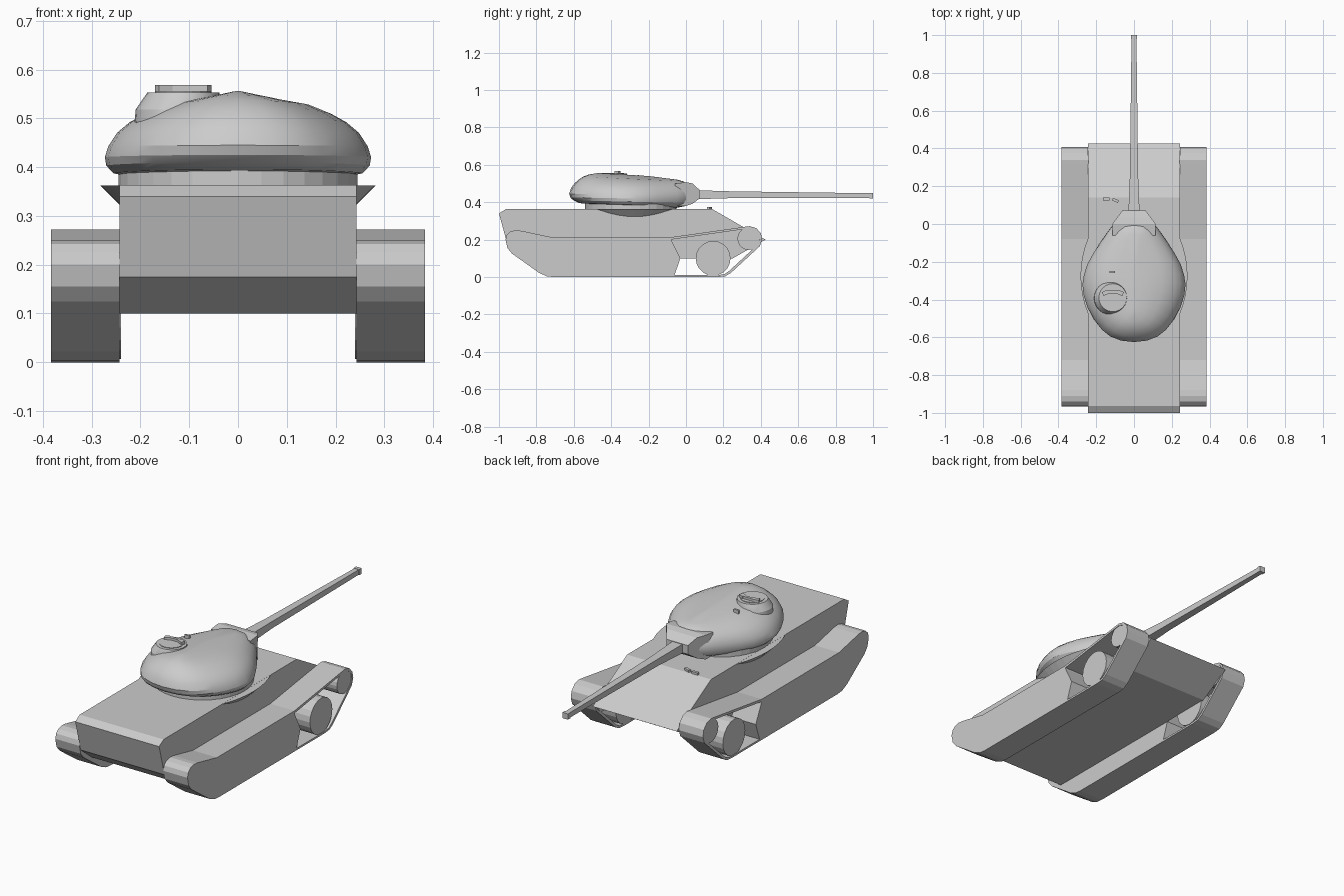
import bpy, bmesh, math
from mathutils import Matrix, Vector

if "Cube" in bpy.data.objects:
    bpy.data.objects.remove(bpy.data.objects["Cube"])


def finish(bm, name, smooth=None):
    bmesh.ops.recalc_face_normals(bm, faces=bm.faces)
    me = bpy.data.meshes.new(name)
    bm.to_mesh(me)
    bm.free()
    ob = bpy.data.objects.new(name, me)
    bpy.context.collection.objects.link(ob)
    if smooth:
        bpy.ops.object.select_all(action='DESELECT')
        ob.select_set(True)
        bpy.context.view_layer.objects.active = ob
        bpy.ops.object.shade_smooth_by_angle(angle=math.radians(smooth))
    return ob


def loft(name, rings, smooth=None):
    """Skin a list of equal-length closed rings and cap both ends."""
    bm = bmesh.new()
    vs = [[bm.verts.new(p) for p in r] for r in rings]
    n = len(vs[0])
    for a, b in zip(vs, vs[1:]):
        for i in range(n):
            j = (i + 1) % n
            bm.faces.new((a[i], a[j], b[j], b[i]))
    bm.faces.new(vs[0])
    bm.faces.new(vs[-1])
    return finish(bm, name, smooth)


def prism(name, profile, x0, x1):
    """Extrude a (y, z) side profile from x0 to x1."""
    return loft(name, [[(x, y, z) for y, z in profile] for x in (x0, x1)])


def ellipse(cx, cy, z, rx, ry, n=32):
    return [(cx + rx * math.cos(2 * math.pi * i / n),
             cy + ry * math.sin(2 * math.pi * i / n), z) for i in range(n)]


def circle_profile(cy, cz, r, n=20):
    return [(cy + r * math.cos(2 * math.pi * i / n),
             cz + r * math.sin(2 * math.pi * i / n)) for i in range(n)]


def box(name, loc, size, turn=0):
    bm = bmesh.new()
    bmesh.ops.create_cube(bm, size=1, matrix=Matrix.Translation(loc)
                          @ Matrix.Rotation(turn, 4, 'Z')
                          @ Matrix.Diagonal((*size, 1)))
    return finish(bm, name)


# Hull
prism("hull", [(-1, .34), (-.963, .363), (.14, .363), (.425, .2), (.25, .1),
               (-.86, .1), (-.955, .175)], -.243, .243)

# Running gear, both sides
rear_plate = [(-.965, .2), (-.958, .225), (-.94, .243), (-.91, .25), (-.88, .247),
              (-.72, .213), (-.08, .213), (-.075, .19), (-.055, .15), (-.03, .1),
              (-.065, 0), (-.71, 0), (-.745, .004), (-.785, .022), (-.93, .125),
              (-.955, .155)]
front_loop = [(-.08, .213), (.31, .268), (.34, .272), (.375, .262), (.4, .235),
              (.407, .2), (.395, .165), (.24, .022), (.21, .004), (.17, 0), (-.07, 0),
              (-.07, .01), (.17, .01), (.205, .015), (.23, .032), (.385, .175),
              (.395, .2), (.39, .23), (.37, .25), (.34, .26), (.31, .256), (-.08, .2)]
for s, side in ((1, "right"), (-1, "left")):
    prism(side + "_track_plate", rear_plate, s * .243, s * .383)
    prism(side + "_track_loop", front_loop, s * .243, s * .383)
    prism(side + "_road_wheel", circle_profile(.145, .1, .093), s * .24, s * .38)
    prism(side + "_sprocket", circle_profile(.335, .205, .06), s * .24, s * .38)

# Flared hull shoulder under the turret, and the turret ring
loft("hull_shoulder", [ellipse(0, -.275, .3, .22, .3, 48),
                       ellipse(0, -.275, .3625, .283, .39, 48)])
loft("turret_ring", [ellipse(0, -.295, z, .245, .245) for z in (.355, .395)])

# Cast turret: egg-shaped rings (half width, rear y, front y, rear z, front z)
half = [(0, 0), (.26, .012), (.47, .045), (.64, .1), (.78, .175), (.9, .27), (.975, .37),
        (1, .46), (.97, .54), (.9, .63), (.78, .72), (.66, .8), (.53, .88), (.42, .94),
        (.28, .985), (0, 1)]
outline = half + [(-w, t) for w, t in half[-2:0:-1]]
levels = [(.225, -.53, -.05, .392, .37), (.255, -.57, -.01, .395, .378),
          (.27, -.602, .018, .41, .395), (.273, -.618, .03, .425, .415),
          (.266, -.625, .033, .445, .44), (.248, -.615, .03, .475, .465),
          (.222, -.597, .018, .5, .483), (.19, -.575, .005, .52, .498),
          (.15, -.55, -.015, .537, .512), (.085, -.52, -.05, .548, .521),
          (.02, -.47, -.2, .556, .54)]
loft("turret", [[(w * hw, y0 + t * (y1 - y0), z0 + t * (z1 - z0)) for w, t in outline]
                for hw, y0, y1, z0, z1 in levels], 25)

# Gun mantlet, narrowing toward the barrel
mantlet = prism("mantlet", [(-.06, .5), (0, .507), (.035, .5), (.072, .466), (.072, .42),
                            (.035, .392), (0, .38), (-.06, .38)], -.115, .115)
for v in mantlet.data.vertices:
    v.co.x *= 1 - max(0, v.co.y) * 6.5

# Square-section barrel and muzzle: (y, half width, half height, z)
def square_rings(stations):
    return [[(sx * w, y, z + sz * h) for sx, sz in ((-1, -1), (1, -1), (1, 1), (-1, 1))]
            for y, w, h, z in stations]

loft("gun_barrel", square_rings([(.05, .03, .024, .44), (.25, .022, .018, .44),
                                 (.985, .013, .013, .435)]))
loft("muzzle", square_rings([(.98, .016, .015, .435), (1, .016, .015, .435)]))

# Commander cupola and hatch fittings
loft("cupola", [ellipse(-.122, -.392, .49, .09, .09, 24),
                ellipse(-.122, -.392, .518, .088, .088, 24),
                ellipse(-.112, -.39, .553, .074, .074, 24)], 25)
loft("hatch", [ellipse(-.112, -.39, z, .058, .058, 20) for z in (.55, .556)])
box("hatch_bar", (-.112, -.36, .558), (.06, .014, .02))
for s, side in ((1, "right"), (-1, "left")):
    box(side + "_periscope", (-.112 + s * .04, -.365, .559), (.03, .022, .018), -s * .4)

# Small roof and deck fittings
box("roof_periscope", (-.115, -.255, .535), (.028, .01, .02))
box("driver_periscope_left", (-.147, .132, .366), (.034, .014, .018))
box("driver_periscope_right", (-.098, .125, .366), (.034, .014, .018), -.4)
